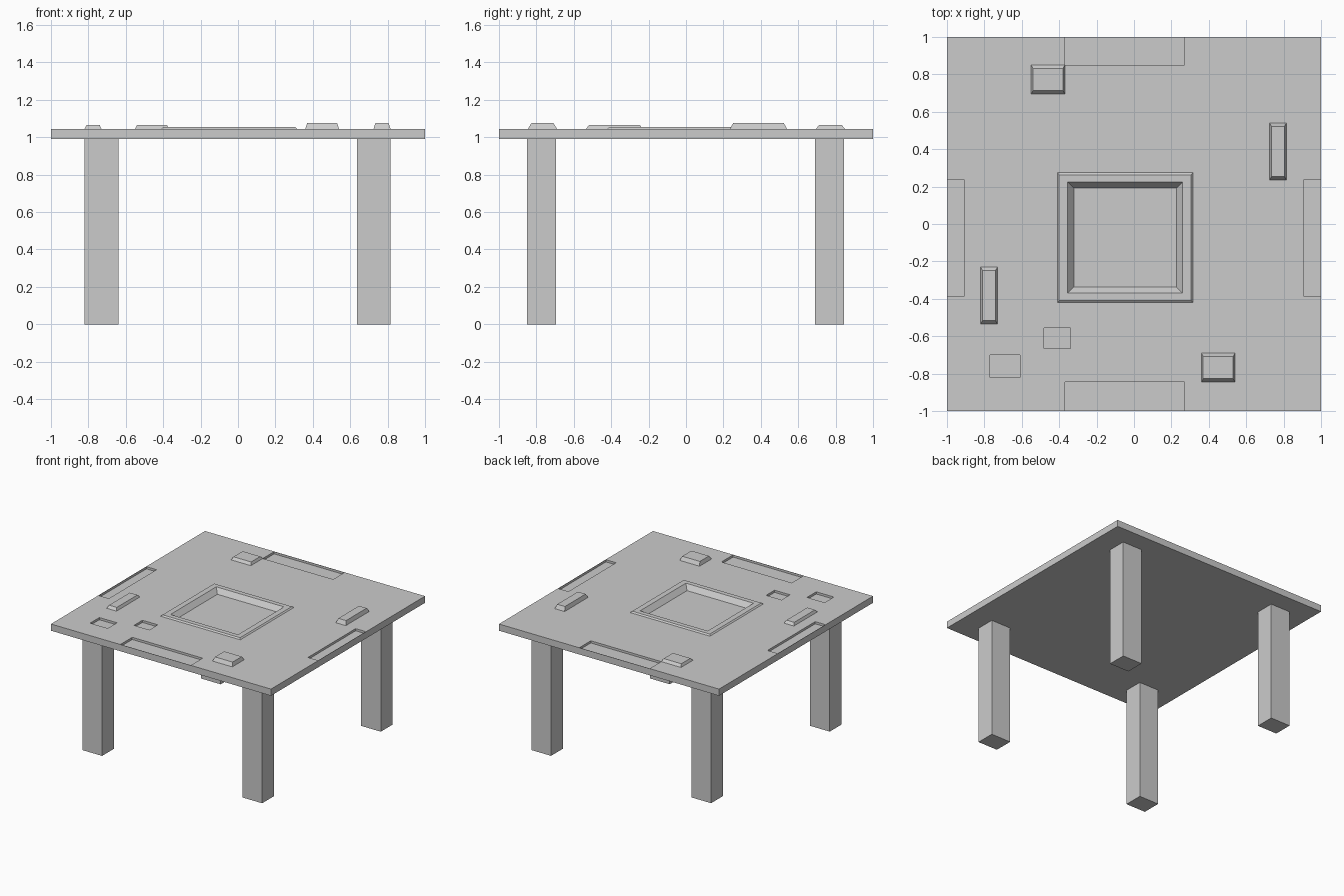
import bpy, bmesh

if "Cube" in bpy.data.objects:
    bpy.data.objects.remove(bpy.data.objects["Cube"])

grey = bpy.data.materials.new("plain grey")
grey.diffuse_color = (0.6, 0.6, 0.6, 1)
grey.use_nodes = True
grey.node_tree.nodes["Principled BSDF"].inputs["Base Color"].default_value = grey.diffuse_color


def block(name, x0, x1, y0, y1, z0, z1, ix=0.0, iy=0.0):
    """Box whose top is inset by ix, iy on each side."""
    bm = bmesh.new()
    bmesh.ops.create_cube(bm, size=1)
    for v in bm.verts:
        top = v.co.z > 0
        dx, dy = (ix, iy) if top else (0, 0)
        v.co.x = x1 - dx if v.co.x > 0 else x0 + dx
        v.co.y = y1 - dy if v.co.y > 0 else y0 + dy
        v.co.z = z1 if top else z0
    me = bpy.data.meshes.new(name)
    bm.to_mesh(me)
    bm.free()
    me.materials.append(grey)
    ob = bpy.data.objects.new(name, me)
    bpy.context.collection.objects.link(ob)
    return ob


def cut(ob, cutter):
    mod = ob.modifiers.new("cut", 'BOOLEAN')
    mod.operation = 'DIFFERENCE'
    mod.solver = 'EXACT'
    mod.object = cutter
    cutters.add(cutter)


def apply_cuts(ob):
    dg = bpy.context.evaluated_depsgraph_get()
    me = bpy.data.meshes.new_from_object(ob.evaluated_get(dg))
    ob.modifiers.clear()
    ob.data = me


cutters = set()
TOP = 1.045

# Legs
for xn, x0, x1 in (("left", -0.82, -0.64), ("right", 0.635, 0.815)):
    for yn, y0, y1 in (("front", -0.85, -0.695), ("back", 0.69, 0.845)):
        block(f"{yn}_{xn}_leg", x0, x1, y0, y1, 0, 0.995)

# Table top with a raised centre frame
top = block("table_top", -1, 1, -1, 1, 0.99, TOP)
frame = block("centre_frame", -0.41, 0.315, -0.42, 0.275, TOP, 1.055, 0.01, 0.012)

# Sloped centre tray cut through the frame into the top
tray = block("tray_cutter", -0.322, 0.227, -0.337, 0.192, 1.015, 1.095, -0.066, -0.066)
cut(top, tray)
cut(frame, tray)

# Shallow edge trays (thin rim left at the border) and two small pockets
R = 0.997
for i, (x0, x1, y0, y1) in enumerate((
        (-0.37, 0.27, 0.85, R), (-0.37, 0.27, -R, -0.845),
        (-R, -0.905, -0.385, 0.235), (0.905, R, -0.385, 0.235),
        (-0.77, -0.61, -0.82, -0.70), (-0.48, -0.34, -0.665, -0.555))):
    cut(top, block(f"pocket_cutter_{i}", x0, x1, y0, y1, 1.027, 1.1))

for ob in (top, frame):
    apply_cuts(ob)
for c in cutters:
    bpy.data.objects.remove(c)

# Tapered raised pads
for name, x0, x1, y0, y1, z in (
        ("back_pad", -0.55, -0.37, 0.695, 0.85, 1.066),
        ("front_pad", 0.36, 0.54, -0.845, -0.69, 1.075),
        ("right_pad", 0.725, 0.815, 0.235, 0.54, 1.077),
        ("left_pad", -0.82, -0.73, -0.535, -0.23, 1.066)):
    block(name, x0, x1, y0, y1, TOP, z, 0.01, 0.018)
